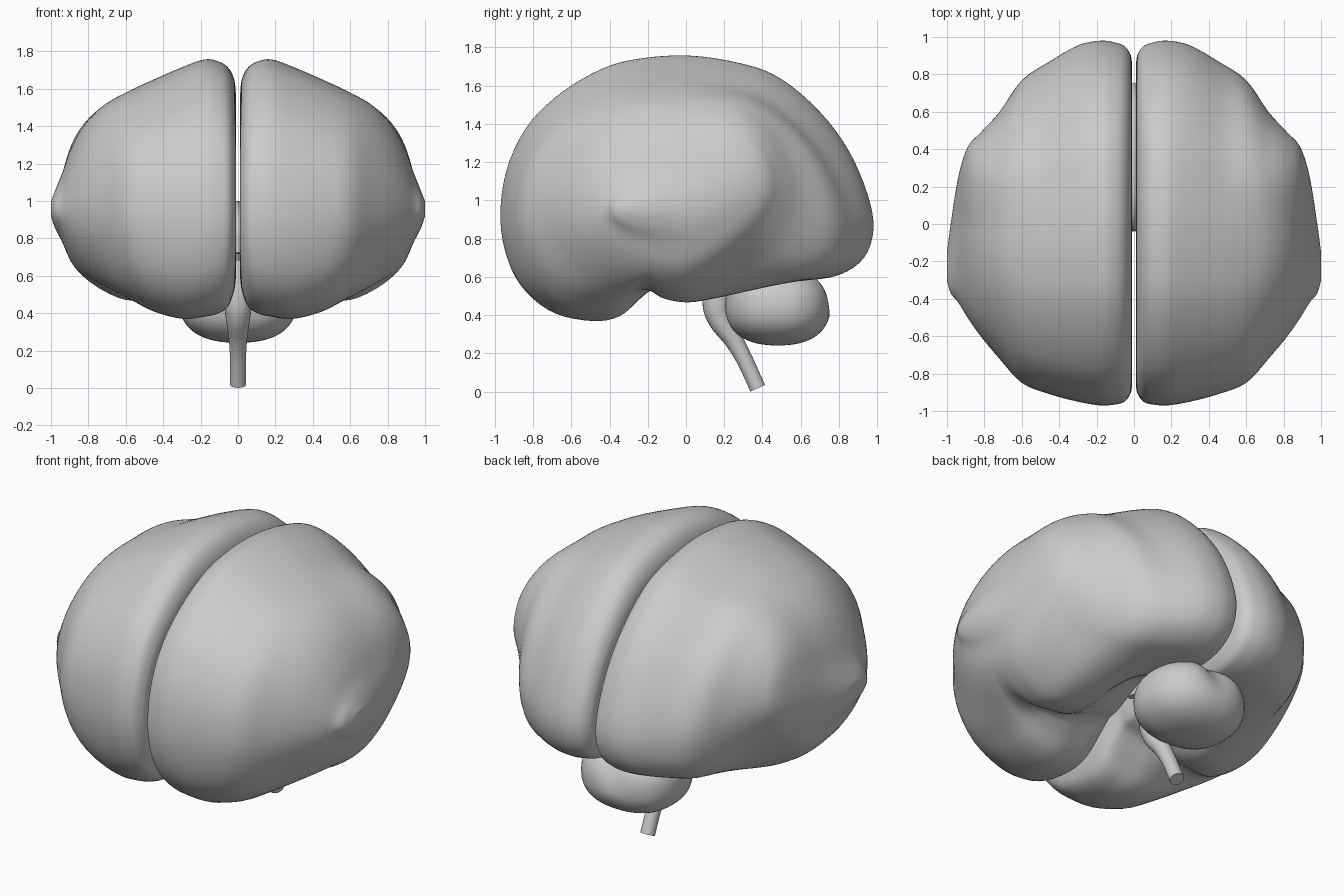
import bpy, bmesh, math
from mathutils import Vector

if "Cube" in bpy.data.objects:
    bpy.data.objects.remove(bpy.data.objects["Cube"], do_unlink=True)

grey = bpy.data.materials.new("soft_grey")
grey.use_nodes = True
colour = (0.6, 0.6, 0.6, 1)
grey.diffuse_color = colour
grey.node_tree.nodes["Principled BSDF"].inputs["Base Color"].default_value = colour


def smooth(a, b, v):
    t = min(max((v - a) / (b - a), 0), 1)
    return t * t * (3 - 2 * t)


def spline(points, steps, closed=False):
    """Resample a list of tuples along a Catmull-Rom curve."""
    pts = [Vector(p) for p in points]
    n = len(pts)
    pick = (lambda i: pts[i % n]) if closed else (lambda i: pts[min(max(i, 0), n - 1)])
    out = []
    for i in range(n if closed else n - 1):
        a, b, c, d = (pick(i + k) for k in (-1, 0, 1, 2))
        for s in range(steps):
            t = s / steps
            out.append(0.5 * (2 * b + (c - a) * t + (2 * a - 5 * b + 4 * c - d) * t ** 2
                              + (3 * b - a - 3 * c + d) * t ** 3))
    return out if closed else out + [pts[-1]]


def finish(name, bm):
    bmesh.ops.recalc_face_normals(bm, faces=bm.faces)
    mesh = bpy.data.meshes.new(name)
    bm.to_mesh(mesh)
    bm.free()
    mesh.materials.append(grey)
    obj = bpy.data.objects.new(name, mesh)
    bpy.context.collection.objects.link(obj)
    bpy.ops.object.select_all(action="DESELECT")
    obj.select_set(True)
    bpy.context.view_layer.objects.active = obj
    bpy.ops.object.shade_smooth_by_angle(angle=math.radians(50))


def loft(name, rings):
    """Skin a list of closed rings and cap both ends."""
    bm = bmesh.new()
    loops = [[bm.verts.new(p) for p in ring] for ring in rings]
    for a, b in zip(loops, loops[1:]):
        for i in range(len(a)):
            j = (i + 1) % len(a)
            bm.faces.new((a[i], a[j], b[j], b[i]))
    bm.faces.new(loops[0])
    bm.faces.new(loops[-1])
    finish(name, bm)


def tube(name, path, width=1.0, sides=24):
    """Round tube in the middle plane; path holds (y, z, radius)."""
    pts = spline(path, 6)
    rings = []
    for i, p in enumerate(pts):
        ahead, behind = pts[min(i + 1, len(pts) - 1)], pts[max(i - 1, 0)]
        d = (ahead - behind).to_2d().normalized()
        ring = []
        for k in range(sides):
            a = math.tau * k / sides
            s = p.z * math.sin(a)
            ring.append((p.z * width * math.cos(a), p.x - d.y * s, p.y + d.x * s))
        rings.append(ring)
    loft(name, rings)


# Side outline of a hemisphere (y, z), from the front over the top and back underneath
outline = spline([
    (-.98, .9), (-.95, 1.15), (-.85, 1.37), (-.7, 1.53), (-.5, 1.66), (-.3, 1.73),
    (0, 1.755), (.3, 1.71), (.5, 1.63), (.7, 1.46), (.85, 1.26), (.95, 1.03),
    (.98, .85), (.93, .7), (.8, .61), (.6, .57), (.4, .53), (.2, .49), (.05, .47),
    (-.08, .49), (-.17, .52), (-.25, .47), (-.36, .39), (-.5, .37), (-.7, .41),
    (-.85, .52), (-.94, .68)], 4, closed=True)

# Extents from the middle outwards: x, top, frontal bottom, temporal bottom, front y, back y
extents = spline([
    (.012, 1.58, .58, .6, -.88, .87), (.02, 1.65, .52, .56, -.91, .91),
    (.05, 1.71, .44, .5, -.95, .95), (.1, 1.745, .4, .48, -.965, .97),
    (.18, 1.757, .38, .47, -.97, .98), (.3, 1.715, .37, .47, -.95, .955),
    (.45, 1.65, .41, .47, -.91, .87), (.6, 1.58, .48, .47, -.85, .77),
    (.72, 1.51, .55, .52, -.72, .6), (.82, 1.41, .62, .59, -.6, .49),
    (.89, 1.29, .69, .67, -.5, .41), (.94, 1.15, .79, .78, -.42, .25),
    (.98, 1.05, .87, .86, -.37, 0), (1, 1, .93, .92, -.3, -.15)], 4)

MID = .95


def hemisphere_ring(extent, side):
    x, top, frontal, temporal, front, back = extent
    outer = smooth(.46, .9, x)
    ring = []
    for y0, z0 in outline:
        # normalised outline, rounding off to an ellipse on the outer side
        upper = z0 > MID
        u, v = y0 / .98, (z0 - MID) / (.805 if upper else .53)
        r = math.hypot(u, v)
        w = smooth(-.32, -.1, y0)
        target = v / r
        if not upper:
            v = (z0 - MID) / (.58 * (1 - w) + .48 * w)
        u += (u / r - u) * outer
        v += (target - v) * outer
        y = front + (u + 1) / 2 * (back - front)
        if upper:
            z = MID + v * (top - MID)
        else:
            w += (1 - w) * outer
            z = MID + v * (MID - frontal * (1 - w) - temporal * w)
            # hollow around the stem on the inner underside
            z += .24 * math.exp(-((y - .14) / .28) ** 2) * (1 - smooth(.1, .46, x)) \
                * smooth(MID, .6, z0)
        # the rear of the outer side sits higher
        z += .13 * outer * smooth(-.05, .45, y)
        ring.append((side * x, y, z))
    return ring


for name, side in (("left_hemisphere", 1), ("right_hemisphere", -1)):
    loft(name, [hemisphere_ring(e, side) for e in extents])

# Cerebellum: flattened boxy ball with a soft groove at the upper back
bm = bmesh.new()
bmesh.ops.create_uvsphere(bm, u_segments=48, v_segments=28, radius=1)
for v in bm.verts:
    x, y, z = (math.copysign(abs(c) ** .85, c) for c in v.co)
    groove = math.exp(-(x / .25) ** 2) * max(y, 0) * smooth(-.3, .8, z)
    v.co = (.31 * x, .48 + .275 * y - .06 * groove, .45 + .208 * z)
finish("cerebellum", bm)

# Brain stem widening upwards, and the bridge joining the hemispheres
tube("brain_stem", [(.375, .018, .042), (.31, .16, .043), (.25, .27, .05),
                    (.18, .38, .066), (.16, .48, .075), (.17, .68, .07)])
tube("connecting_bridge", [(0, .72, .04), (.02, .85, .05), (.12, .93, .05), (.3, .95, .05),
                           (.5, .92, .05), (.65, .82, .05), (.72, .7, .04)], width=.5)
